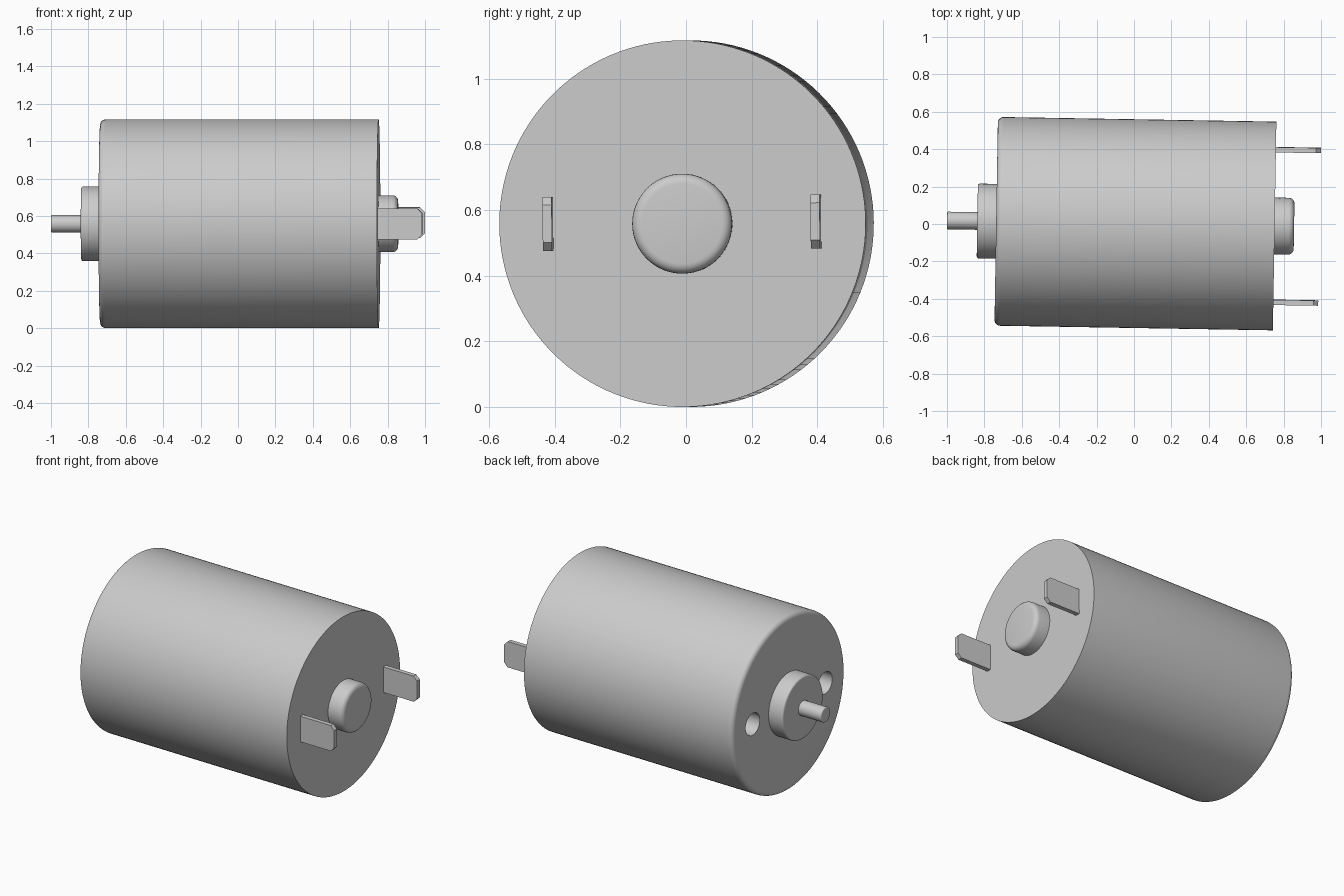
import bpy, bmesh, math
from mathutils import Matrix

if "Cube" in bpy.data.objects:
    bpy.data.objects.remove(bpy.data.objects["Cube"])

# The motor lies along x, turned very slightly about z and rolled about its axis
PLACE = (Matrix.Translation((0, 0.002, 0.558))
         @ Matrix.Rotation(-0.0168, 4, 'Z') @ Matrix.Rotation(0.009, 4, 'X'))

steel = bpy.data.materials.new("light grey metal")
steel.diffuse_color = (0.6, 0.6, 0.6, 1)
steel.use_nodes = True
steel.node_tree.nodes["Principled BSDF"].inputs["Base Color"].default_value = steel.diffuse_color


def finish(name, bm):
    bmesh.ops.recalc_face_normals(bm, faces=bm.faces)
    me = bpy.data.meshes.new(name)
    bm.to_mesh(me)
    bm.free()
    me.transform(PLACE)
    me.materials.append(steel)
    ob = bpy.data.objects.new(name, me)
    bpy.context.collection.objects.link(ob)
    return ob


def smooth(ob):
    bpy.ops.object.select_all(action='DESELECT')
    ob.select_set(True)
    bpy.context.view_layer.objects.active = ob
    bpy.ops.object.shade_smooth_by_angle(angle=math.radians(30))


def rounded(x0, x1, r, f0=0.0, f1=0.0, n=5):
    """(x, radius) outline of a cylinder with fillets f0 and f1 at its ends."""
    pts = []
    for x, f, s in ((x0, f0, 1), (x1, f1, -1)):
        if f:
            arc = [(x + s * f * (1 - math.sin(a)), r - f + f * math.cos(a))
                   for a in (math.pi / 2 * (1 - i / n) for i in range(n + 1))]
        else:
            arc = [(x, r)]
        pts += arc if s == 1 else arc[::-1]
    return pts


def lathe(name, profile, segs=64, y=0.0):
    bm = bmesh.new()
    rings = []
    for x, r in profile:
        rings.append([bm.verts.new((x, y + r * math.cos(2 * math.pi * i / segs),
                                    r * math.sin(2 * math.pi * i / segs)))
                      for i in range(segs)])
    for a, b in zip(rings, rings[1:]):
        for i in range(segs):
            j = (i + 1) % segs
            bm.faces.new((a[i], a[j], b[j], b[i]))
    bm.faces.new(rings[0])
    bm.faces.new(rings[-1])
    return finish(name, bm)


# Motor can, rounded only at the shaft end
can = lathe("motor_can", rounded(-0.737, 0.752, 0.558, f0=0.03), 128)

# Two mounting holes drilled beside the shaft
for side in (-1, 1):
    cutter = lathe("hole_cutter", rounded(-0.9, -0.55, 0.07), 32, side * 0.357)
    cutter.hide_render = True
    mod = can.modifiers.new("hole", 'BOOLEAN')
    mod.operation = 'DIFFERENCE'
    mod.solver = 'EXACT'
    mod.object = cutter
    bpy.context.view_layer.objects.active = can
    bpy.ops.object.modifier_apply(modifier=mod.name)
    bpy.data.objects.remove(cutter)
smooth(can)

# Front bearing, shaft and rear bearing cap
smooth(lathe("front_bearing", rounded(-0.838, -0.73, 0.2, f0=0.012)))
smooth(lathe("shaft", rounded(-1.0, -0.8, 0.047, f0=0.006), 32))
smooth(lathe("rear_bearing_cap", rounded(0.74, 0.856, 0.152, f1=0.03)))

# Two flat terminals with clipped corners
for side, label in ((-1, "right"), (1, "left")):
    x0, x1, h, c, t = 0.74, 0.992, 0.082, 0.025, 0.014
    outline = [(x0, -h), (x1 - c, -h), (x1, -h + c), (x1, h - c), (x1 - c, h), (x0, h)]
    bm = bmesh.new()
    face = bm.faces.new([bm.verts.new((x, side * 0.408 - t, z + 0.003)) for x, z in outline])
    out = bmesh.ops.extrude_face_region(bm, geom=[face])
    bmesh.ops.translate(bm, vec=(0, 2 * t, 0),
                        verts=[v for v in out["geom"] if isinstance(v, bmesh.types.BMVert)])
    finish("terminal_" + label, bm)
